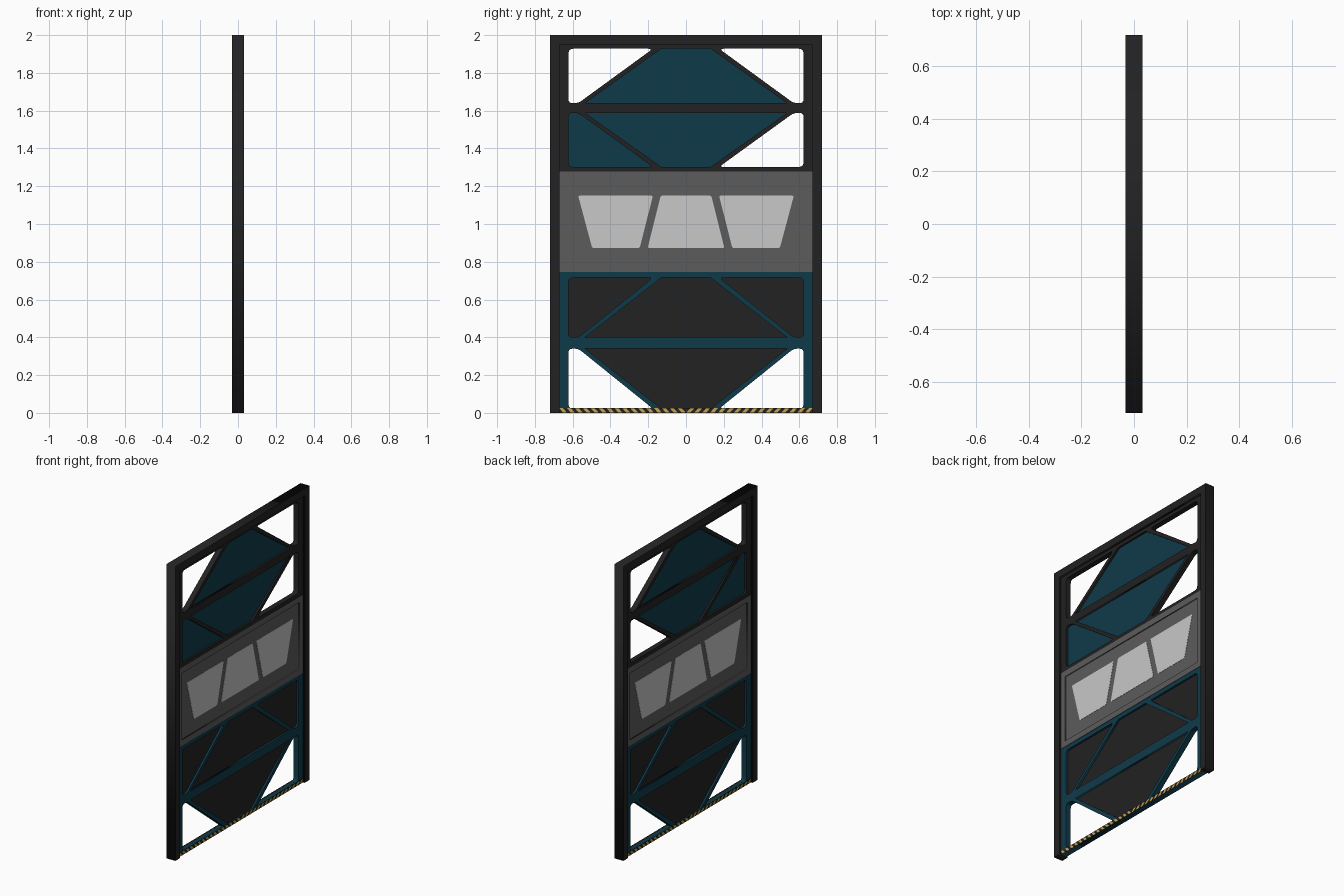
import bpy, bmesh
from mathutils import Matrix, Vector

if "Cube" in bpy.data.objects:
    bpy.data.objects.remove(bpy.data.objects["Cube"])


def material(name, rgb):
    m = bpy.data.materials.new(name)
    m.diffuse_color = (*rgb, 1)
    m.use_nodes = True
    m.node_tree.nodes["Principled BSDF"].inputs["Base Color"].default_value = m.diffuse_color
    return m


DARK = material("charcoal", (0.016, 0.016, 0.016))
TEAL = material("deep teal", (0.0045, 0.042, 0.068))
GREY = material("mid grey", (0.107, 0.107, 0.107))
GLASS = material("pale window", (0.58, 0.58, 0.58))
GOLD = material("hazard yellow", (0.56, 0.36, 0.08))

# Local drawing plane (u, v) becomes world (y, z); thickness runs along x
UPRIGHT = Matrix(((0, 0, 1, 0), (1, 0, 0, 0), (0, 1, 0, 0), (0, 0, 0, 1)))


def rounded(pts, r, steps=4):
    """Replace each corner with a short quadratic arc."""
    out = []
    pts = [Vector(p) for p in pts]
    for i, p in enumerate(pts):
        a, b = pts[i - 1] - p, pts[(i + 1) % len(pts)] - p
        t = min(r, a.length * 0.4, b.length * 0.4)
        s, e = p + a.normalized() * t, p + b.normalized() * t
        for k in range(steps + 1):
            f = k / steps
            out.append(s * (1 - f) ** 2 + p * 2 * f * (1 - f) + e * f * f)
    return out


def plate(name, loops, half, mat, x=0.0):
    """Flat plate: closed loops (nested ones become holes), extruded along x."""
    cu = bpy.data.curves.new(name, 'CURVE')
    cu.dimensions = '2D'
    cu.fill_mode = 'BOTH'
    cu.extrude = half
    for loop in loops:
        sp = cu.splines.new('POLY')
        sp.points.add(len(loop) - 1)
        for q, p in zip(sp.points, loop):
            q.co = (p[0], p[1], 0, 1)
        sp.use_cyclic_u = True
    ob = bpy.data.objects.new(name, cu)
    bpy.context.collection.objects.link(ob)
    bpy.ops.object.select_all(action='DESELECT')
    ob.select_set(True)
    bpy.context.view_layer.objects.active = ob
    bpy.ops.object.convert(target='MESH')
    ob = bpy.context.view_layer.objects.active
    me = ob.data
    me.transform(Matrix.Translation((x, 0, 0)) @ UPRIGHT)
    bm = bmesh.new()
    bm.from_mesh(me)
    bmesh.ops.remove_doubles(bm, verts=bm.verts, dist=1e-5)
    bmesh.ops.recalc_face_normals(bm, faces=bm.faces)
    bm.to_mesh(me)
    bm.free()
    me.materials.clear()
    me.materials.append(mat)
    return ob


def rect(u, v0, v1):
    return [(-u, v0), (u, v0), (u, v1), (-u, v1)]


def flip(pts):
    return [(-u, v) for u, v in reversed(pts)]


def corner(edge, mid):
    """Left corner opening between an outer rail and the middle rail."""
    return [(-0.622, edge), (-0.175, edge), (-0.57, mid), (-0.622, mid)]


def centre(edge, mid):
    """Middle trapezoid opening between the two braces."""
    return [(-0.13, edge), (0.13, edge), (0.535, mid), (-0.535, mid)]


def lattice(name, v0, v1, rows, mat):
    loops = [rect(0.67, v0, v1)]
    for edge, mid in rows:
        c = rounded(corner(edge, mid), 0.025)
        loops += [c, flip(c), centre(edge, mid)]
    plate(name, loops, 0.018, mat)


def infill(name, edge, mid, mat):
    d = 0.012 if edge > mid else -0.012
    plate(name, [[(-0.145, edge + d), (0.145, edge + d),
                  (0.55, mid - d), (-0.55, mid - d)]], 0.005, mat)


def corner_infill(name, edge, mid, side, mat):
    pts = [(-0.63, edge), (-0.16, edge), (-0.56, mid), (-0.63, mid)]
    plate(name, [pts if side < 0 else flip(pts)], 0.0045, mat)


# Outer frame: two stiles and a head, open at the bottom
plate("outer_frame", [[(-0.72, 0), (-0.67, 0), (-0.67, 1.95), (0.67, 1.95),
                       (0.67, 0), (0.72, 0), (0.72, 2), (-0.72, 2)]], 0.033, DARK)

# Upper and lower braced sections
UP = [(1.928, 1.64), (1.302, 1.588)]
LOW = [(0.716, 0.40), (0.022, 0.34)]
lattice("upper_lattice", 1.27, 1.95, UP, DARK)
lattice("lower_lattice", 0.0, 0.75, LOW, TEAL)
for i, (e, m) in enumerate(UP):
    infill(f"upper_infill_{i}", e, m, TEAL)
for i, (e, m) in enumerate(LOW):
    infill(f"lower_infill_{i}", e, m, DARK)
corner_infill("upper_corner_infill", *UP[1], -1, TEAL)
for s in (-1, 1):
    corner_infill("lower_corner_infill", *LOW[0], s, DARK)

# Middle window panel: raised border around a slightly recessed field
plate("panel_border", [rect(0.67, 0.745, 1.278), rect(0.63, 0.785, 1.238)], 0.021, GREY)
plate("panel_field", [rect(0.635, 0.78, 1.243)], 0.014, GREY)
side_window = [(-0.571, 1.15), (-0.497, 0.873), (-0.245, 0.873), (-0.175, 1.15)]
mid_window = [(-0.134, 1.15), (-0.203, 0.873), (0.203, 0.873), (0.134, 1.15)]
windows = [rounded(w, 0.008, 2) for w in (side_window, mid_window, flip(side_window))]
plate("windows", windows, 0.0155, GLASS)

# Hazard strip along the foot on both faces, stripes mirrored about the middle
H, PITCH, N = 0.026, 0.67 / 16, 16
for x in (-0.0195, 0.0195):
    plate("hazard_base", [rect(0.67, 0, H)], 0.0015, DARK, x)
    stripes = []
    for i in range(N):
        a = 0.002 + i * PITCH
        s = [(a, 0.001), (a + PITCH * 0.5, 0.001),
             (min(a + PITCH, 0.67), H - 0.001), (a + PITCH * 0.5, H - 0.001)]
        stripes += [s, flip(s)]
    plate("hazard_stripes", stripes, 0.002, GOLD, x)
